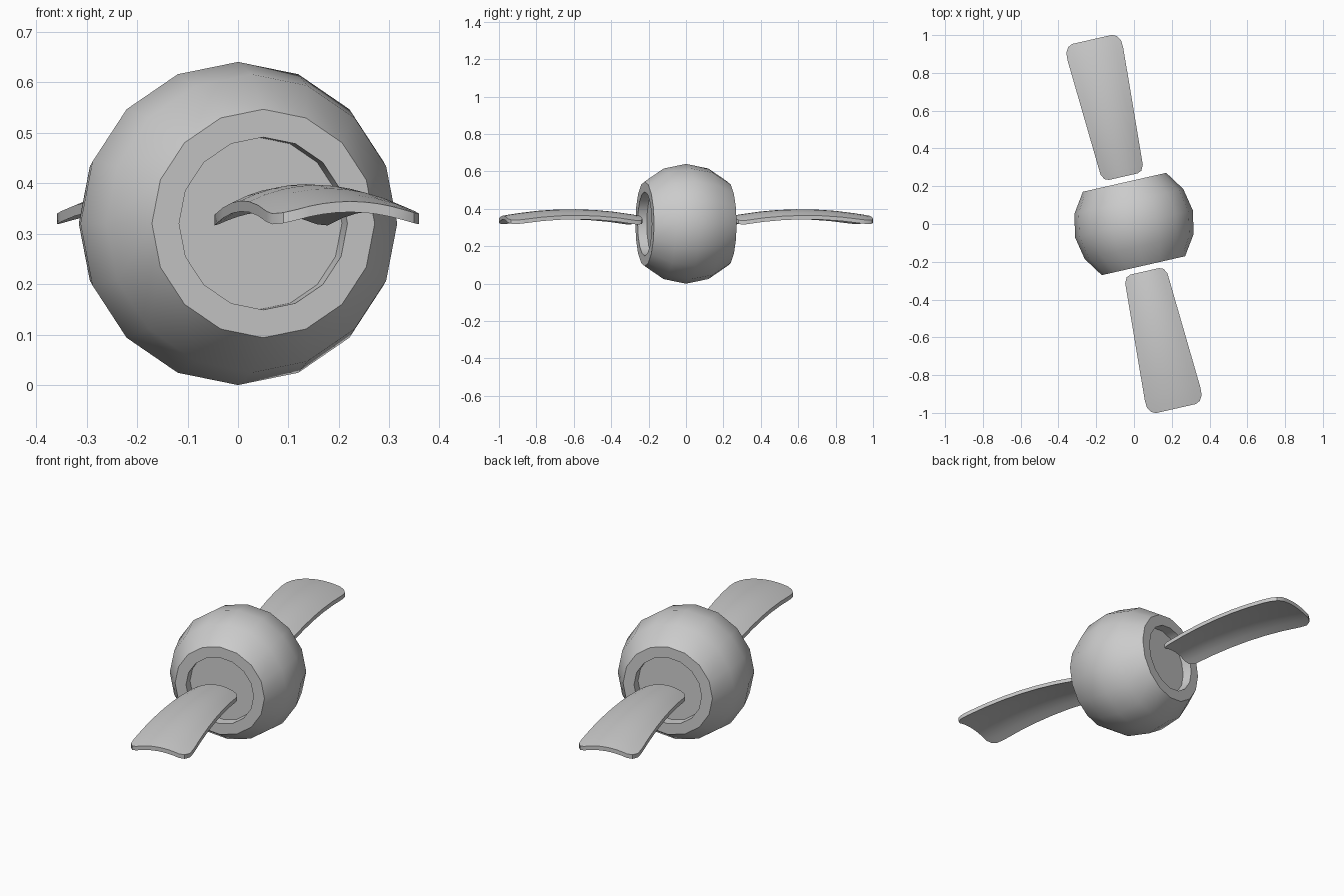
import bpy, bmesh, math
from mathutils import Matrix

if "Cube" in bpy.data.objects:
    bpy.data.objects.remove(bpy.data.objects["Cube"])

R = 0.32                      # ball radius, also the height of its centre
YAW = math.radians(12.8)      # the whole body is turned about z

grey = bpy.data.materials.new("light grey")
grey.diffuse_color = (0.6, 0.6, 0.6, 1)
grey.use_nodes = True
grey.node_tree.nodes["Principled BSDF"].inputs["Base Color"].default_value = (0.6, 0.6, 0.6, 1)


def finish(name, bm, yaw):
    """Turn the mesh about z, make it an object and smooth the soft edges."""
    bmesh.ops.recalc_face_normals(bm, faces=bm.faces)
    bm.transform(Matrix.Rotation(yaw, 4, 'Z'))
    mesh = bpy.data.meshes.new(name)
    bm.to_mesh(mesh)
    bm.free()
    mesh.materials.append(grey)
    obj = bpy.data.objects.new(name, mesh)
    bpy.context.collection.objects.link(obj)
    bpy.ops.object.select_all(action='DESELECT')
    obj.select_set(True)
    bpy.context.view_layer.objects.active = obj
    bpy.ops.object.shade_smooth_by_angle(angle=math.radians(30))
    return obj


def ball():
    """Truncated 16-sided sphere lying along y, with a round recess in each end."""
    end = R * math.cos(math.pi / 4)
    half = [(0.171, end - 0.05), (0.171, end), (end, end),
            (R * math.cos(math.pi / 8), R * math.sin(math.pi / 8))]
    profile = half + [(R, 0)] + [(r, -y) for r, y in reversed(half)]
    bm = bmesh.new()
    n = 16
    rings = [[bm.verts.new((r * math.sin(2 * math.pi * i / n), y,
                            R + r * math.cos(2 * math.pi * i / n)))
              for i in range(n)] for r, y in profile]
    for a, b in zip(rings, rings[1:]):
        for i in range(n):
            j = (i + 1) % n
            bm.faces.new((a[i], a[j], b[j], b[i]))
    bm.faces.new(rings[0])
    bm.faces.new(rings[-1])
    return finish("ball_body", bm, YAW)


def blade(name, yaw):
    """Thin flared blade with rounded corners, arched along and across."""
    # distance from the centre, half width
    rows = [(0.257, 0.078), (0.266, 0.100), (0.295, 0.115)]
    rows += [(0.295 + t * 0.625 / 6, 0.115 + t * 0.036 / 6) for t in range(1, 7)]
    rows += [(0.962, 0.149), (0.990, 0.133), (1.002, 0.108)]
    cols = 8
    thick = 0.021
    bm = bmesh.new()
    top, low = [], []
    for v, w in rows:
        full = 0.115 + (v - 0.295) * 0.0576
        pts = []
        for k in range(cols + 1):
            u = w * (2 * k / cols - 1)
            z = 0.398 - 0.033 * (u / full) ** 2 - 0.034 * ((v - 0.63) / 0.37) ** 2
            pts.append((u, -v, z))
        top.append([bm.verts.new(p) for p in pts])
        low.append([bm.verts.new((x, y, z - thick)) for x, y, z in pts])
    # upper and lower skins
    for grid in (top, low):
        for a, b in zip(grid, grid[1:]):
            for k in range(cols):
                bm.faces.new((a[k], a[k + 1], b[k + 1], b[k]))
    # rim all round
    def outline(g):
        return (g[0] + [r[-1] for r in g[1:-1]] + g[-1][::-1]
                + [r[0] for r in g[-2:0:-1]])
    a, b = outline(top), outline(low)
    for i in range(len(a)):
        j = (i + 1) % len(a)
        bm.faces.new((a[i], a[j], b[j], b[i]))
    return finish(name, bm, yaw)


ball()
blade("front_blade", YAW)
blade("back_blade", YAW + math.pi)
